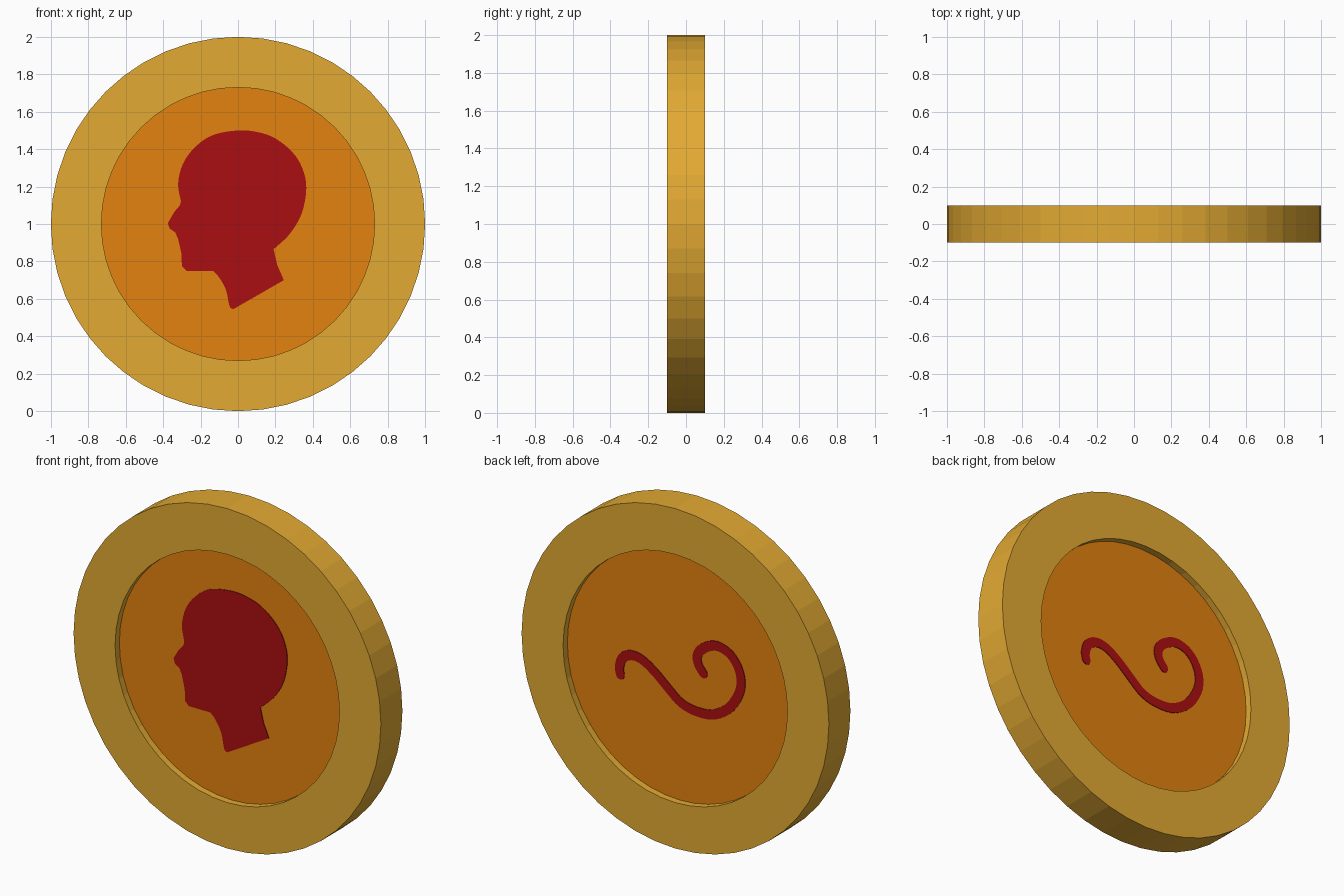
import bpy, bmesh, math
from mathutils import Vector, Matrix

if "Cube" in bpy.data.objects:
    bpy.data.objects.remove(bpy.data.objects["Cube"])

SIDES = 48
FIELD_R, FIELD_Y = 0.73, 0.06      # recessed face
PLATE = 0.006                      # emblem thickness


def material(name, color):
    m = bpy.data.materials.new(name)
    m.diffuse_color = (*color, 1)
    m.use_nodes = True
    m.node_tree.nodes["Principled BSDF"].inputs["Base Color"].default_value = m.diffuse_color
    return m


GOLD = material("gold", (0.768, 0.402, 0.033))
ORANGE = material("orange", (0.768, 0.223, 0.0044))
RED = material("dark red", (0.402, 0.0044, 0.0056))


def finish(bm, name, mats):
    bmesh.ops.recalc_face_normals(bm, faces=bm.faces)
    me = bpy.data.meshes.new(name)
    bm.to_mesh(me)
    bm.free()
    for m in mats:
        me.materials.append(m)
    ob = bpy.data.objects.new(name, me)
    bpy.context.collection.objects.link(ob)
    return ob


def spline(pts, steps=4):
    """Open Catmull-Rom curve through 2D points."""
    p = [Vector(q) for q in pts]
    p = [2 * p[0] - p[1]] + p + [2 * p[-1] - p[-2]]
    out = []
    for a, b, c, d in zip(p, p[1:], p[2:], p[3:]):
        for i in range(steps):
            t = i / steps
            out.append(0.5 * (2 * b + (c - a) * t + (2 * a - 5 * b + 4 * c - d) * t * t
                              + (3 * b - a - 3 * c + d) * t ** 3))
    return out + [p[-2]]


def plate(name, outline, side):
    """Thin emblem standing on the recessed face; side -1 front, +1 back."""
    bm = bmesh.new()
    f = bm.faces.new([bm.verts.new((x, side * (FIELD_Y - 0.002), z)) for x, z in outline])
    ext = bmesh.ops.extrude_face_region(bm, geom=[f])
    vs = [v for v in ext["geom"] if isinstance(v, bmesh.types.BMVert)]
    bmesh.ops.translate(bm, verts=vs, vec=(0, side * PLATE, 0))
    bmesh.ops.triangulate(bm, faces=[f for f in bm.faces if len(f.verts) > 4])
    return finish(bm, name, [RED])


# Coin body: one lathed profile, recessed faces coloured orange
bm = bmesh.new()
half = [(0, -FIELD_Y), (FIELD_R, -FIELD_Y), (FIELD_R, -0.1), (1, -0.1)]
profile = half + [(r, -y) for r, y in reversed(half)]
vs = [bm.verts.new((r, y, 1)) for r, y in profile]
es = [bm.edges.new(pair) for pair in zip(vs, vs[1:])]
bmesh.ops.spin(bm, geom=vs + es, cent=(0, 0, 1), axis=(0, 1, 0),
               angle=2 * math.pi, steps=SIDES, use_duplicate=False)
bmesh.ops.remove_doubles(bm, verts=bm.verts, dist=1e-4)
for f in bm.faces:
    f.material_index = int(all(abs(v.co.y) < FIELD_Y + 0.001 for v in f.verts))
finish(bm, "coin_body", [GOLD, ORANGE])

# Front emblem: head in profile (smooth runs joined at sharp corners)
skull = spline([(0.19, 0.865), (0.275, 0.945), (0.34, 1.055), (0.365, 1.19), (0.345, 1.295),
                (0.29, 1.385), (0.195, 1.46), (0.1, 1.492), (0, 1.5), (-0.135, 1.475),
                (-0.23, 1.41), (-0.295, 1.32), (-0.32, 1.215), (-0.305, 1.12)])
face = [Vector(q) for q in [(-0.31, 1.10), (-0.34, 1.065), (-0.375, 1.005), (-0.365, 0.975),
                            (-0.335, 0.955), (-0.32, 0.92), (-0.302, 0.84), (-0.30, 0.775),
                            (-0.275, 0.75)]]
neck = spline([(-0.135, 0.75), (-0.105, 0.72), (-0.065, 0.65), (-0.045, 0.56), (-0.025, 0.545)])
nape = spline([(0.245, 0.70), (0.21, 0.78)], 2)
plate("head_emblem", skull + face + neck + nape, -1)

# Back emblem: curled stroke with round ends
path = spline([(0.384, 0.906), (0.39, 0.946), (0.371, 1.005), (0.313, 1.039), (0.241, 1.03),
               (0.156, 0.978), (0.072, 0.908), (-0.013, 0.844), (-0.117, 0.821),
               (-0.228, 0.835), (-0.332, 0.907), (-0.397, 1.026), (-0.391, 1.131),
               (-0.332, 1.214), (-0.241, 1.242), (-0.156, 1.205), (-0.117, 1.152),
               (-0.124, 1.10), (-0.156, 1.057)])
W = 0.028
tang = [(path[min(i + 1, len(path) - 1)] - path[max(i - 1, 0)]).normalized()
        for i in range(len(path))]
offs = [Vector((-t.y, t.x)) * W for t in tang]


def cap(center, start):
    return [center + Matrix.Rotation(-math.pi * k / 6, 2) @ start for k in range(1, 6)]


left = [p + o for p, o in zip(path, offs)]
right = [p - o for p, o in zip(path, offs)]
outline = left + cap(path[-1], offs[-1]) + right[::-1] + cap(path[0], -offs[0])
plate("curl_emblem", outline, 1)
